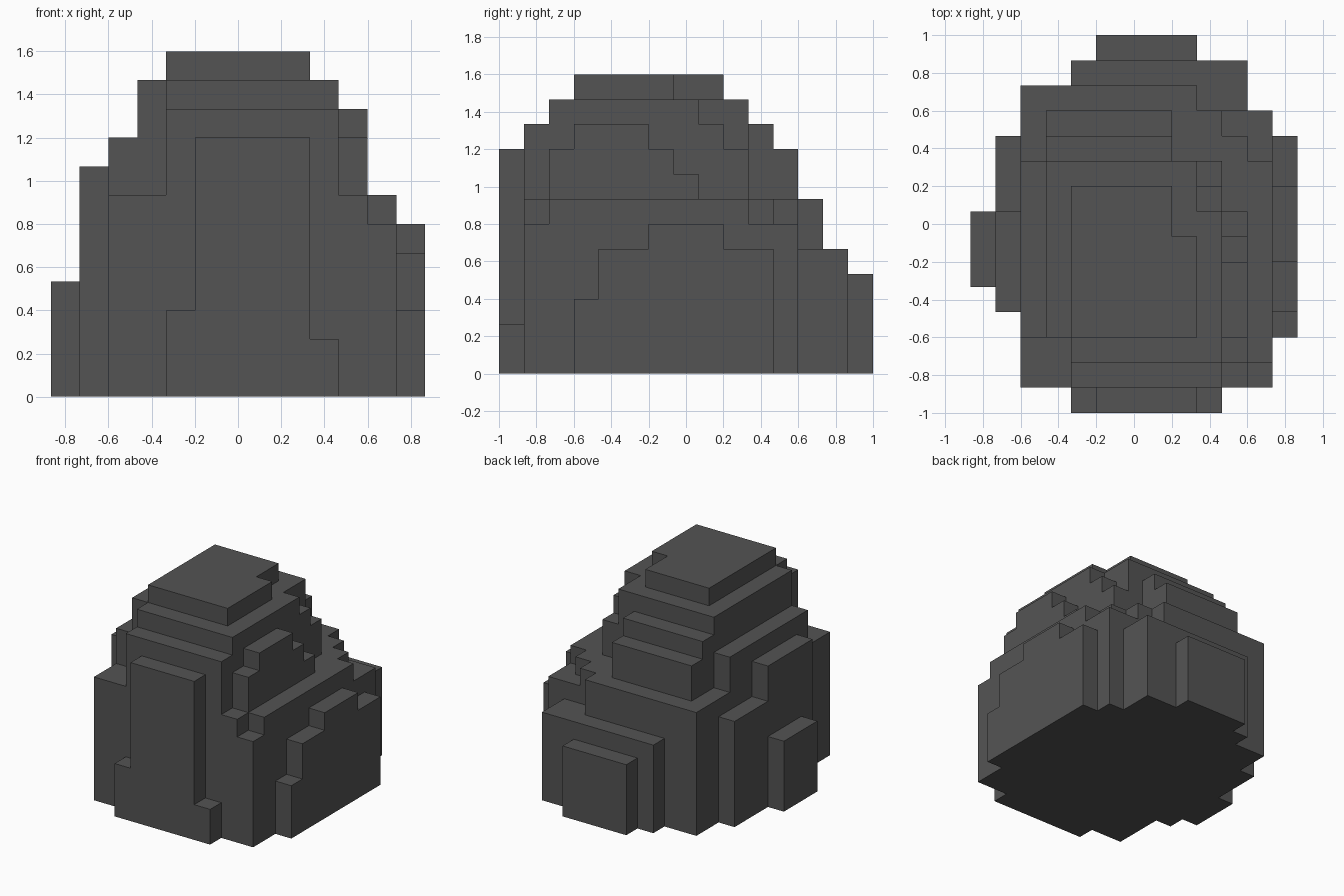
import bpy
import bmesh

cube = bpy.data.objects.get("Cube")
if cube:
    bpy.data.objects.remove(cube, do_unlink=True)

U = 2 / 15          # size of one block
NX, NY = 13, 15     # footprint in blocks

# Stepped slabs standing on the ground: x start, x end, y start, y end, height
SLABS = {
    "peak": [(4, 9, 3, 7, 12), (4, 8, 3, 9, 12)],
    "shoulders": [(4, 10, 2, 8, 11), (3, 9, 3, 10, 11), (4, 10, 1, 9, 10),
                  (3, 8, 3, 11, 10), (2, 10, 3, 10, 9), (3, 8, 3, 12, 9)],
    "terrace": [(2, 11, 1, 11, 7), (2, 10, 1, 12, 7), (2, 9, 1, 13, 7),
                (2, 12, 2, 10, 7), (2, 12, 1, 12, 6)],
    "side_bump": [(9, 11, 3, 6, 10), (9, 11, 2, 7, 9), (9, 11, 2, 8, 8)],
    "left_ledges": [(11, 13, 6, 9, 6), (11, 13, 4, 11, 5), (11, 13, 3, 11, 3)],
    "right_ledges": [(1, 3, 4, 8, 8), (1, 3, 4, 11, 6), (0, 3, 5, 8, 4)],
    "front_ledges": [(5, 9, 0, 2, 9), (4, 9, 0, 2, 3), (5, 10, 0, 2, 2)],
    "back_ledges": [(4, 11, 11, 14, 5), (5, 9, 12, 15, 4)],
}

# Merge all slabs into one height per block column
height = {}
for slabs in SLABS.values():
    for x0, x1, y0, y1, h in slabs:
        for i in range(x0, x1):
            for j in range(y0, y1):
                height[i, j] = max(h, height.get((i, j), 0))

bm = bmesh.new()


def quad(*corners):
    bm.faces.new([bm.verts.new(((x - NX / 2) * U, (y - NY / 2) * U, z * U))
                  for x, y, z in corners])


# Outer skin: top, base and the exposed walls of every column
for (i, j), h in height.items():
    a, b, c, d = (i, j), (i + 1, j), (i + 1, j + 1), (i, j + 1)
    quad(*[(*p, h) for p in (a, b, c, d)])
    quad(*[(*p, 0) for p in (d, c, b, a)])
    for p, q, n in ((a, b, (i, j - 1)), (b, c, (i + 1, j)),
                    (c, d, (i, j + 1)), (d, a, (i - 1, j))):
        for k in range(height.get(n, 0), h):
            quad((*p, k), (*q, k), (*q, k + 1), (*p, k + 1))

# Weld the blocks and merge coplanar squares into clean flat faces
bmesh.ops.remove_doubles(bm, verts=bm.verts, dist=U * 0.01)
bmesh.ops.dissolve_limit(bm, angle_limit=0.01, verts=bm.verts, edges=bm.edges)

mesh = bpy.data.meshes.new("stepped_rock")
bm.to_mesh(mesh)
bm.free()
rock = bpy.data.objects.new("stepped_rock", mesh)
bpy.context.collection.objects.link(rock)

# Dark grey stone
stone = bpy.data.materials.new("dark_grey_stone")
stone.use_nodes = True
colour = (0.088, 0.088, 0.088, 1)
stone.diffuse_color = colour
stone.node_tree.nodes["Principled BSDF"].inputs["Base Color"].default_value = colour
mesh.materials.append(stone)
